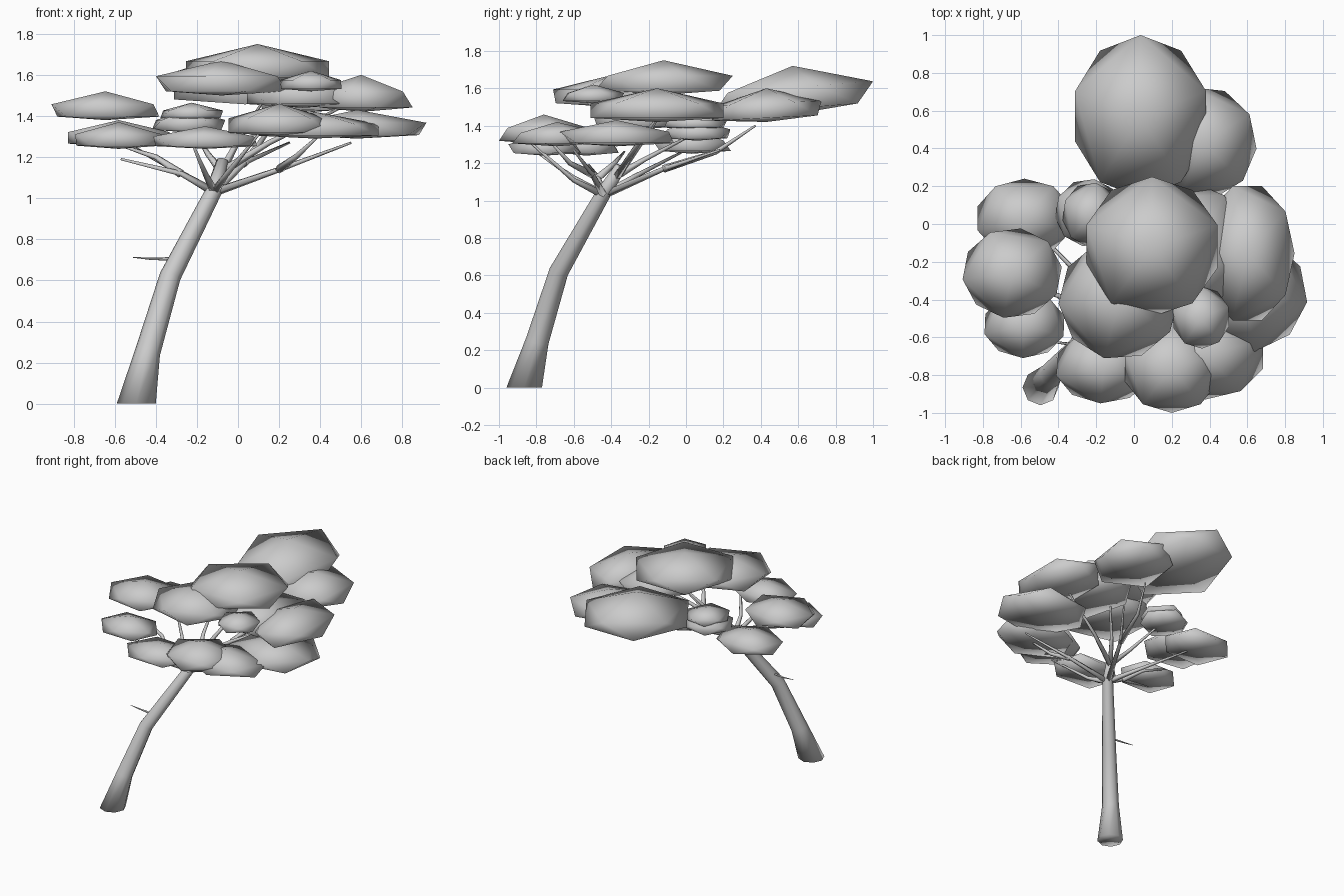
import bpy, bmesh, math
from mathutils import Vector

if "Cube" in bpy.data.objects:
    bpy.data.objects.remove(bpy.data.objects["Cube"])


def finish(name, bm):
    bmesh.ops.recalc_face_normals(bm, faces=bm.faces)
    for f in bm.faces:
        f.smooth = True
    me = bpy.data.meshes.new(name)
    bm.to_mesh(me)
    bm.free()
    ob = bpy.data.objects.new(name, me)
    bpy.context.collection.objects.link(ob)
    return ob


def tube(name, pts, radii, sides):
    """Tapered tube through points; a ring at z = 0 lies level with the ground."""
    bm = bmesh.new()
    pts = [Vector(p) for p in pts]
    rings = []
    for i, (p, r) in enumerate(zip(pts, radii)):
        d = pts[min(i + 1, len(pts) - 1)] - pts[max(i - 1, 0)]
        if p.z == 0:
            d = Vector((0, 0, 1))
        q = Vector((0, 0, 1)).rotation_difference(d.normalized())
        rings.append([bm.verts.new(p + q @ Vector((r * math.cos(a), r * math.sin(a), 0)))
                      for a in (math.tau * k / sides for k in range(sides))])
    for a, b in zip(rings, rings[1:]):
        for k in range(sides):
            n = (k + 1) % sides
            bm.faces.new((a[k], a[n], b[n], b[k]))
    bm.faces.new(rings[0])
    bm.faces.new(rings[-1])
    return finish(name, bm)


def leaf_pad(name, x0, x1, y0, y1, z0, z1, angle=90, tilt=0.0):
    """Squashed 20-sided ball with a low belly and a peaked top."""
    bm = bmesh.new()

    def ring(start, z):
        return [(math.cos(start + math.tau * k / 5),
                 math.sin(start + math.tau * k / 5), z) for k in range(5)]

    a, h = math.radians(angle), z1 - z0
    co = ([(0, 0, z1)] + ring(a, z0 + .55 * h)
          + ring(a + math.pi / 5, z0 + .12 * h) + [(0, 0, z0)])
    cx, cy, rx, ry = (x0 + x1) / 2, (y0 + y1) / 2, (x1 - x0) / 2, (y1 - y0) / 2
    v = [bm.verts.new((cx + x * rx, cy + y * ry, z + tilt * y * ry)) for x, y, z in co]
    for k in range(5):
        n = (k + 1) % 5
        u0, u1, l0, l1 = v[1 + k], v[1 + n], v[6 + k], v[6 + n]
        bm.faces.new((v[0], u0, u1))
        bm.faces.new((u0, l0, u1))
        bm.faces.new((u1, l0, l1))
        bm.faces.new((v[11], l1, l0))
    return finish(name, bm)


# Leaning trunk and dead twig
tube("trunk", [(-.495, -.865, 0), (-.44, -.795, .25), (-.33, -.68, .62),
               (-.115, -.44, 1.04), (-.075, -.35, 1.18)],
     [.095, .062, .052, .040, .030], 8)
tube("twig", [(-.31, -.64, .705), (-.42, -.625, .705), (-.51, -.62, .712)], [.009, .006, .002], 4)

# Branches: start, bend, tip
low, high = (-.115, -.44, 1.03), (-.08, -.37, 1.13)
branches = [
    (low, (-.28, -.47, 1.12), (-.57, -.52, 1.19)),
    ((-.28, -.47, 1.12), (-.40, -.38, 1.20), (-.58, -.33, 1.26)),
    (low, (-.29, -.27, 1.13), (-.55, 0, 1.27)),
    (low, (.20, -.50, 1.14), (.55, -.60, 1.27)),
    ((.20, -.50, 1.14), (.28, -.62, 1.20), (.40, -.72, 1.31)),
    (low, (-.06, -.60, 1.11), (.10, -.83, 1.31)),
    (low, (-.16, -.60, 1.12), (-.22, -.80, 1.26)),
    (low, (.03, -.12, 1.17), (.25, .18, 1.27)),
    ((.03, -.12, 1.17), (.10, .16, 1.26), (.20, .37, 1.40)),
    (high, (.15, -.28, 1.27), (.52, -.15, 1.45)),
    (high, (.0, -.26, 1.28), (.12, -.13, 1.47)),
    (high, (-.15, -.22, 1.22), (-.23, .05, 1.36)),
]
for i, path in enumerate(branches):
    tube(f"branch_{i + 1}", path, [.022, .014, .006], 5)

# Foliage pads: x range, y range, z range, corner angle, tilt along y
pads = [
    (-.27, .46, -.49, .25, 1.565, 1.75, 90, 0),
    (-.33, .40, .14, 1.0, 1.46, 1.72, 90, .08),
    (.08, .65, .13, .73, 1.42, 1.60, 30, .05),
    (.03, .60, -.53, .22, 1.44, 1.59, 55, 0),
    (.35, .85, -.53, .22, 1.42, 1.60, 36, 0),
    (-.40, .24, -.72, -.08, 1.50, 1.67, 40, 0),
    (.20, .51, -.66, -.33, 1.52, 1.62, 20, 0),
    (-.91, -.38, -.50, -.02, 1.38, 1.52, -100, 0),
    (-.84, -.32, -.18, .24, 1.25, 1.38, 54, 0),
    (-.42, -.06, -.12, .24, 1.32, 1.43, 80, 0),
    (-.38, -.07, -.12, .22, 1.38, 1.465, 10, 0),
    (-.80, -.36, -.71, -.36, 1.24, 1.37, -20, 0),
    (-.42, .10, -.95, -.56, 1.24, 1.35, 50, 0),
    (-.06, .46, -1.0, -.52, 1.30, 1.46, 18, 0),
    (.05, .70, -.93, -.45, 1.29, 1.42, -54, 0),
    (.24, .92, -.68, -.06, 1.29, 1.43, -8, 0),
]
for i, p in enumerate(pads):
    leaf_pad(f"leaf_pad_{i + 1}", *p)
